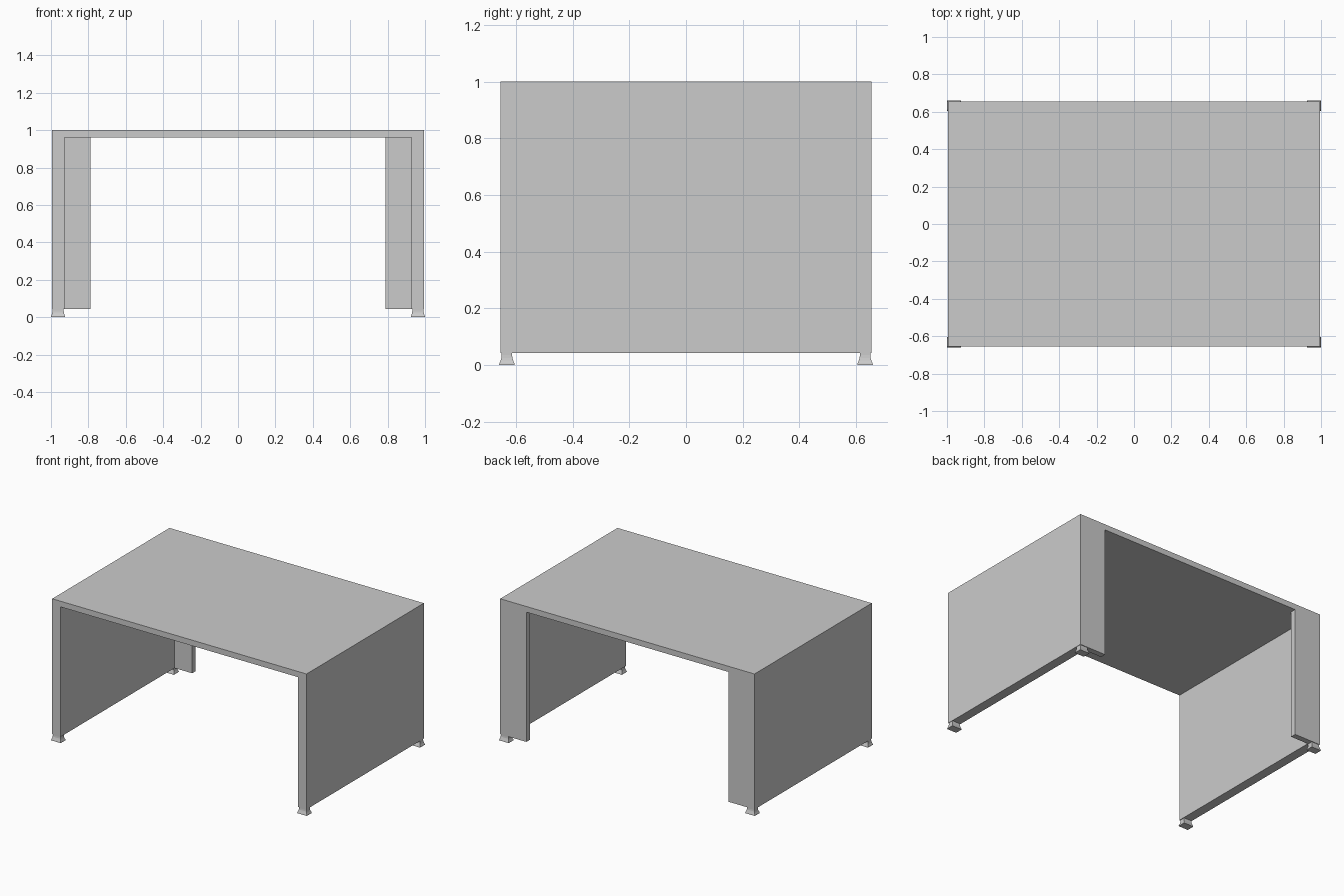
import bpy, bmesh

if "Cube" in bpy.data.objects:
    bpy.data.objects.remove(bpy.data.objects["Cube"])


def make_object(name, bm):
    bmesh.ops.recalc_face_normals(bm, faces=bm.faces)
    mesh = bpy.data.meshes.new(name)
    bm.to_mesh(mesh)
    bm.free()
    obj = bpy.data.objects.new(name, mesh)
    bpy.context.collection.objects.link(obj)
    return obj


def loft(name, cx, cy, rings):
    """Stack of rectangles given as (z, half width, half depth)."""
    bm = bmesh.new()
    loops = [[bm.verts.new((cx + sx * hx, cy + sy * hy, z))
              for sx, sy in ((-1, -1), (1, -1), (1, 1), (-1, 1))]
             for z, hx, hy in rings]
    for a, b in zip(loops, loops[1:]):
        for i in range(4):
            j = (i + 1) % 4
            bm.faces.new((a[i], a[j], b[j], b[i]))
    bm.faces.new(loops[0][::-1])
    bm.faces.new(loops[-1])
    return make_object(name, bm)


def box(name, x0, x1, y0, y1, z0, z1):
    hx, hy = (x1 - x0) / 2, (y1 - y0) / 2
    return loft(name, (x0 + x1) / 2, (y0 + y1) / 2, [(z0, hx, hy), (z1, hx, hy)])


# Desk body: top, side walls and narrow back returns, hollowed from one block
W, D, BASE, UNDER = 0.994, 0.655, 0.043, 0.96
body = box("desk_body", -W, W, -D, D, BASE, 1.0)
cutters = [
    box("knee_space_cutter", -0.927, 0.927, -0.8, D - 0.04, -0.1, UNDER),
    box("back_opening_cutter", -0.789, 0.789, 0.3, 0.8, -0.1, UNDER),
]
for cutter in cutters:
    mod = body.modifiers.new(cutter.name, 'BOOLEAN')
    mod.operation = 'DIFFERENCE'
    mod.solver = 'EXACT'
    mod.object = cutter

# Bake the cuts and discard the cutters
depsgraph = bpy.context.evaluated_depsgraph_get()
cut_mesh = bpy.data.meshes.new_from_object(body.evaluated_get(depsgraph))
body.modifiers.clear()
body.data = cut_mesh
for cutter in cutters:
    bpy.data.objects.remove(cutter)

# Flared feet under the four corners
foot_rings = [(0.0, 0.038, 0.0275), (0.007, 0.0365, 0.026), (0.016, 0.033, 0.0225),
              (0.025, 0.031, 0.0195), (0.035, 0.030, 0.0185), (BASE, 0.030, 0.0185)]
for sx, side in ((-1, "left"), (1, "right")):
    for sy, end in ((-1, "front"), (1, "back")):
        loft(f"foot_{end}_{side}", sx * 0.962, sy * 0.632, foot_rings)
